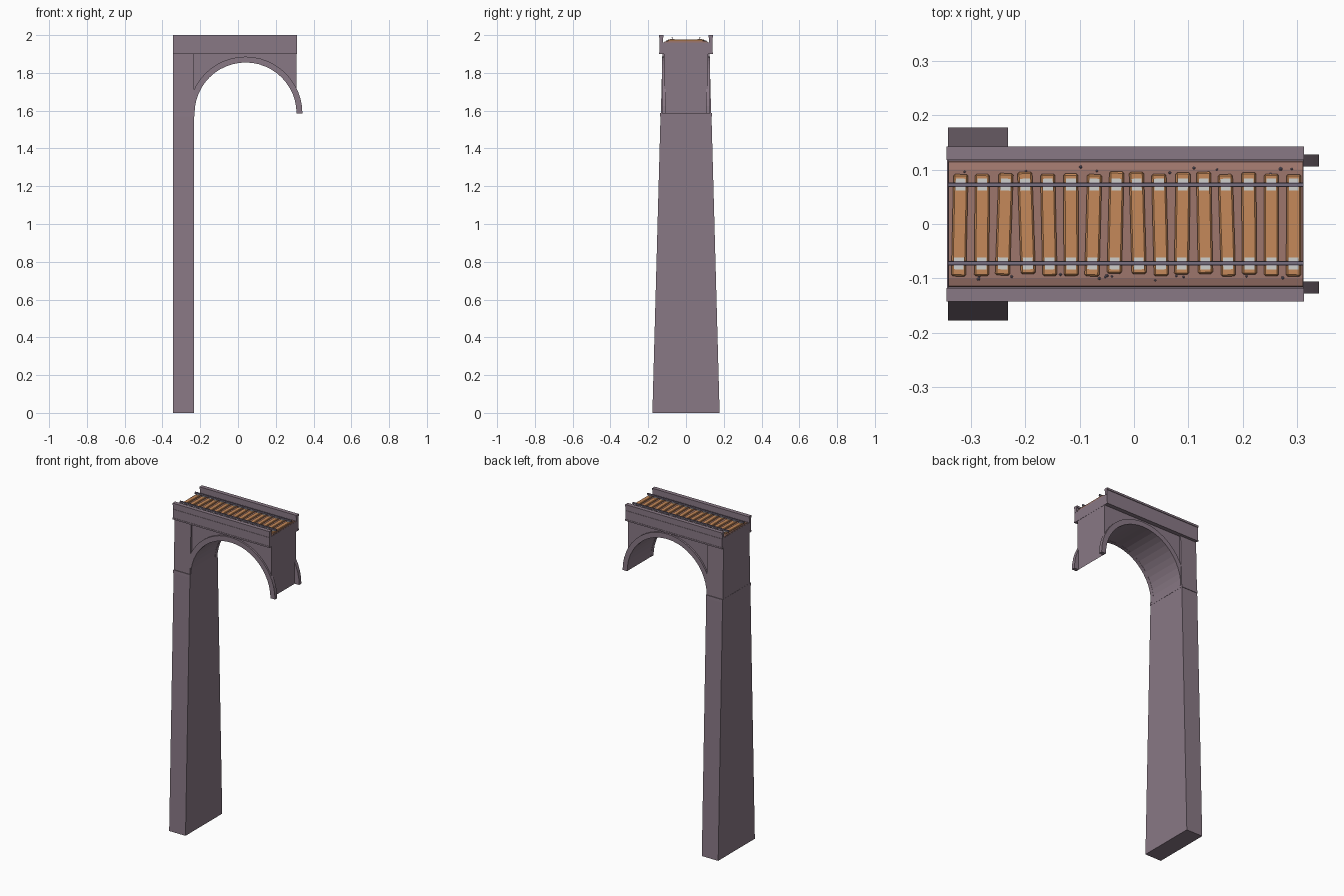
import bpy, bmesh, math, random
from mathutils import Matrix, Vector

random.seed(4)
if "Cube" in bpy.data.objects:
    bpy.data.objects.remove(bpy.data.objects["Cube"])


def material(name, rgb):
    m = bpy.data.materials.new(name)
    m.use_nodes = True
    m.diffuse_color = (*rgb, 1)
    m.node_tree.nodes["Principled BSDF"].inputs["Base Color"].default_value = (*rgb, 1)
    return m


STONE = material("mauve stone", (0.25, 0.19, 0.235))
BALLAST = material("brown ballast", (0.34, 0.18, 0.15))
WOOD = material("orange wood", (0.56, 0.25, 0.10))
STEEL = material("grey steel", (0.19, 0.16, 0.22))
PLATE = material("pale plate", (0.62, 0.62, 0.60))


def finish(name, bm, mat):
    bmesh.ops.recalc_face_normals(bm, faces=bm.faces)
    mesh = bpy.data.meshes.new(name)
    bm.to_mesh(mesh)
    bm.free()
    mesh.materials.append(mat)
    ob = bpy.data.objects.new(name, mesh)
    bpy.context.collection.objects.link(ob)
    return ob


def add_box(bm, lo, hi, turn=0):
    """Box between two corners, turned about its own upright axis."""
    lo, hi = Vector(lo), Vector(hi)
    mat = (Matrix.Translation((lo + hi) / 2) @ Matrix.Rotation(turn, 4, "Z")
           @ Matrix.Diagonal((*(hi - lo), 1)))
    return bmesh.ops.create_cube(bm, size=1, matrix=mat)["verts"]


def taper_block(name, x0, x1, z0, z1, half0, half1):
    """Block whose half depth changes from bottom to top."""
    bm = bmesh.new()
    for v in add_box(bm, (x0, -1, z0), (x1, 1, z1)):
        v.co.y *= half0 if v.co.z < (z0 + z1) / 2 else half1
    return finish(name, bm, STONE)


def extrude(name, points, move, mat):
    """Closed 3D outline pushed along a vector."""
    bm = bmesh.new()
    face = bm.faces.new([bm.verts.new(p) for p in points])
    new = bmesh.ops.extrude_face_region(bm, geom=[face])["geom"]
    bmesh.ops.translate(bm, vec=move, verts=[g for g in new if isinstance(g, bmesh.types.BMVert)])
    return finish(name, bm, mat)


LEFT, END, PIER = -0.343, 0.312, -0.232
CX, SPRING, RADIUS = 0.04, 1.585, 0.27


def arc(r, y, n=24):
    return [(CX + r * math.cos(math.pi * i / n), y, SPRING + r * math.sin(math.pi * i / n))
            for i in range(n + 1)]


# Tall pier, its thin band and the pilaster above
taper_block("pier", LEFT, PIER, 0, 1.57, 0.178, 0.135)
taper_block("pier_band", LEFT - 0.001, PIER + 0.001, 1.57, 1.588, 0.138, 0.137)
taper_block("pilaster", LEFT, PIER, 1.588, 1.9, 0.133, 0.125)

# Spandrel wall with the arch opening
HALF = 0.117
wall = arc(RADIUS + 0.001, -HALF) + [(-0.3, -HALF, SPRING), (-0.3, -HALF, 1.9), (CX + RADIUS + 0.001, -HALF, 1.9)]
extrude("spandrel_wall", wall, (0, 2 * HALF, 0), STONE)

# Raised arch rings on both faces
for side, y in (("front", -0.128), ("back", 0.106)):
    ring = arc(RADIUS, y) + arc(RADIUS + 0.031, y)[::-1]
    extrude(side + "_arch_ring", ring, (0, 0.022, 0), STONE)

# Deck slab and the parapets with their caps
bm = bmesh.new()
add_box(bm, (LEFT, -0.141, 1.9), (END, 0.141, 1.962))
finish("deck_slab", bm, STONE)
for side, s in (("front", -1), ("back", 1)):
    bm = bmesh.new()
    for inner, outer, z0, z1 in ((0.123, 0.139, 1.96, 1.99), (0.118, 0.143, 1.988, 2.0),
                                 (0.13, 0.143, 1.9, 1.909)):
        y0, y1 = sorted((s * inner, s * outer))
        add_box(bm, (LEFT - 0.002, y0, z0), (END + 0.001, y1, z1))
    finish(side + "_parapet", bm, STONE)

# Ballast bed with sloping shoulders
bed = [(LEFT + 0.001, y, z) for y, z in
       ((-0.117, 1.96), (0.117, 1.96), (0.114, 1.965), (0.1, 1.969), (-0.1, 1.969), (-0.114, 1.965))]
extrude("ballast_bed", bed, (END - LEFT - 0.002, 0, 0), BALLAST)

# Uneven wooden sleepers with a pale plate under each rail
GAUGE, COUNT = 0.0725, 16
sleepers, plates = bmesh.new(), bmesh.new()
for i in range(COUNT):
    x = -0.321 + i * 0.041
    turn = random.uniform(-0.04, 0.04)
    shift = random.uniform(-0.003, 0.003)
    add_box(sleepers, (x - 0.0135, shift - 0.094, 1.964), (x + 0.0135, shift + 0.094, 1.977), turn)
    for s in (-1, 1):
        px = x - s * GAUGE * math.sin(turn)
        add_box(plates, (px - 0.009, s * GAUGE - 0.011, 1.974), (px + 0.009, s * GAUGE + 0.011, 1.9785), turn)
ob = finish("sleepers", sleepers, WOOD)
bevel = ob.modifiers.new("worn_edges", "BEVEL")
bevel.width, bevel.segments = 0.003, 1
finish("rail_plates", plates, PLATE)

# Pair of rails: foot, web and head
for side, s in (("front", -1), ("back", 1)):
    bm = bmesh.new()
    for half, z0, z1 in ((0.004, 1.977, 1.980), (0.0015, 1.979, 1.985), (0.003, 1.984, 1.988)):
        add_box(bm, (LEFT, s * GAUGE - half, z0), (END, s * GAUGE + half, z1))
    finish(side + "_rail", bm, STEEL)

# Loose stones along the shoulders
bm = bmesh.new()
for i in range(24):
    spot = (random.uniform(LEFT + 0.02, END - 0.02), random.choice((-1, 1)) * random.uniform(0.092, 0.105), 1.969)
    bmesh.ops.create_icosphere(bm, subdivisions=1, radius=random.uniform(0.002, 0.004),
                               matrix=Matrix.Translation(spot))
finish("loose_stones", bm, STEEL)
